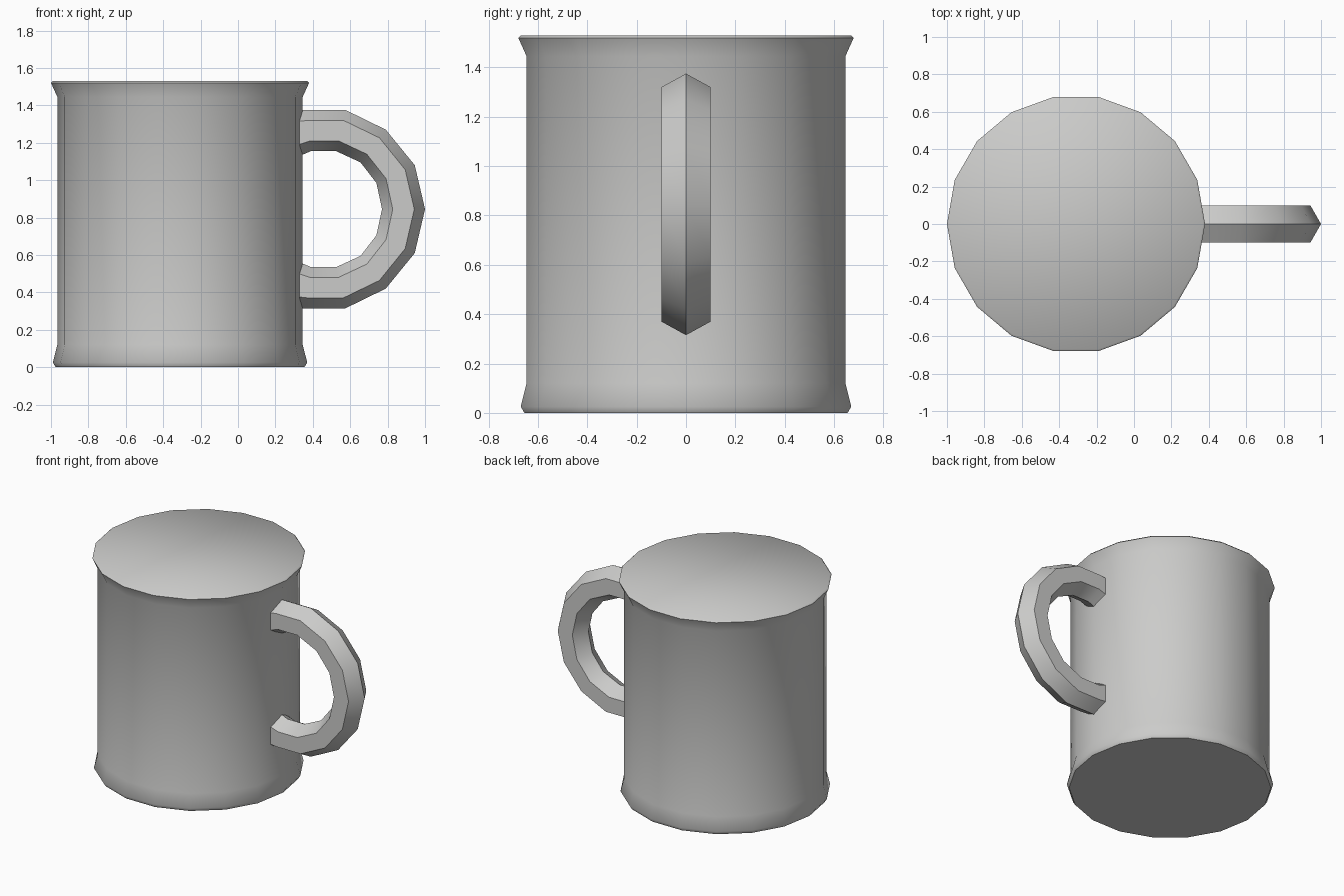
import bpy
import bmesh
from math import cos, sin, tau
from mathutils import Vector

cube = bpy.data.objects.get("Cube")
if cube:
    bpy.data.objects.remove(cube, do_unlink=True)

grey = bpy.data.materials.new("light_grey")
grey.use_nodes = True
colour = (0.6, 0.6, 0.59, 1)
grey.diffuse_color = colour
grey.node_tree.nodes["Principled BSDF"].inputs["Base Color"].default_value = colour


def loft(name, rings, angle):
    """Skin a list of equal point rings and close both ends."""
    bm = bmesh.new()
    loops = [[bm.verts.new(p) for p in ring] for ring in rings]
    for a, b in zip(loops, loops[1:]):
        n = len(a)
        for i in range(n):
            j = (i + 1) % n
            bm.faces.new((a[i], a[j], b[j], b[i]))
    bm.faces.new(loops[0])
    bm.faces.new(loops[-1])
    bmesh.ops.recalc_face_normals(bm, faces=bm.faces)
    mesh = bpy.data.meshes.new(name)
    bm.to_mesh(mesh)
    bm.free()
    mesh.materials.append(grey)
    obj = bpy.data.objects.new(name, mesh)
    bpy.context.collection.objects.link(obj)
    bpy.ops.object.select_all(action='DESELECT')
    obj.select_set(True)
    bpy.context.view_layer.objects.active = obj
    bpy.ops.object.shade_smooth_by_angle(angle=angle)
    return obj


# Closed cylindrical body with flared foot and rim
SIDES = 18
CENTRE_X = -0.31
profile = [(0.665, 0.0), (0.68, 0.025), (0.656, 0.12),
           (0.656, 1.445), (0.69, 1.52), (0.68, 1.53)]
loft("mug_body",
     [[(CENTRE_X + r * cos(tau * i / SIDES), r * sin(tau * i / SIDES), z)
       for i in range(SIDES)] for r, z in profile], 0.9)

# Hexagonal handle: outer and inner ridge of the upper half, mirrored below
MID_Z = 0.845
HALF_WIDTH = 0.1
upper = [((0.25, 0.53), (0.25, 0.25)),
         ((0.37, 0.53), (0.39, 0.31)),
         ((0.575, 0.53), (0.525, 0.31)),
         ((0.79, 0.425), (0.655, 0.25)),
         ((0.945, 0.235), (0.74, 0.14))]
lower = [((ox, -oz), (ix, -iz)) for (ox, oz), (ix, iz) in reversed(upper)]
path = upper + [((1.0, 0.0), (0.77, 0.0))] + lower


def hexagon(outer, inner):
    o = Vector((outer[0], 0, MID_Z + outer[1]))
    i = Vector((inner[0], 0, MID_Z + inner[1]))
    side = Vector((0, HALF_WIDTH, 0))
    near, far = o.lerp(i, 0.25), o.lerp(i, 0.75)
    return [o, near + side, far + side, i, far - side, near - side]


loft("mug_handle", [hexagon(o, i) for o, i in path], 0.7)
